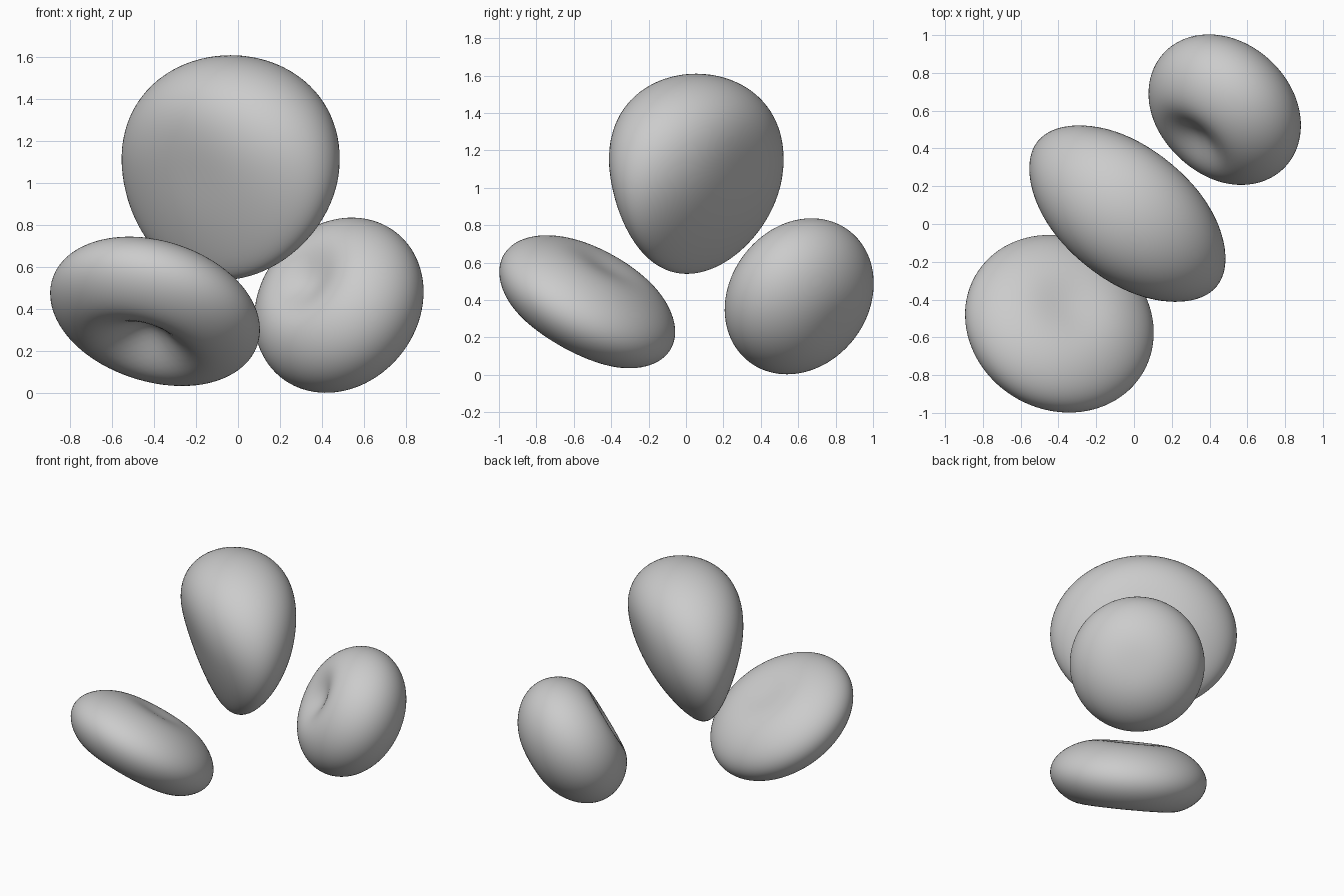
import bpy, bmesh, math
from mathutils import Vector, Matrix

if "Cube" in bpy.data.objects:
    bpy.data.objects.remove(bpy.data.objects["Cube"])


def blob(name, centre, axes, shape):
    """Reshape a unit sphere with shape(co), then place it along three axes."""
    bm = bmesh.new()
    bmesh.ops.create_icosphere(bm, subdivisions=5, radius=1.0)
    basis = Matrix([Vector(a).normalized() for a in axes]).transposed()
    for v in bm.verts:
        v.co = Vector(centre) + basis @ shape(v.co.copy())
    for f in bm.faces:
        f.smooth = True
    bmesh.ops.recalc_face_normals(bm, faces=bm.faces)
    mesh = bpy.data.meshes.new(name)
    bm.to_mesh(mesh)
    bm.free()
    ob = bpy.data.objects.new(name, mesh)
    bpy.context.collection.objects.link(ob)
    return ob


def disc_axes(normal):
    """Right-handed axes whose third member is the disc normal."""
    n = Vector(normal).normalized()
    a = n.orthogonal().normalized()
    return a, n.cross(a), n


def disc_shape(radius, half, top_dip, low_dip, w):
    """Thick round disc, dipped in the middle of each face."""
    def shape(co):
        r2 = co.x ** 2 + co.y ** 2
        dip = top_dip if co.z > 0 else low_dip
        k = half * (1 - dip * math.exp(-r2 / w ** 2))
        return Vector((co.x * radius, co.y * radius, co.z * k))
    return shape


def wedge_shape(co):
    """Upright disc, thick at the top and narrowing to a rim at the bottom."""
    t = 0.39 * (0.85 + 0.4 * co.z)
    t *= 1 - 0.06 * math.exp(-(co.x ** 2 + co.z ** 2) / 0.2)
    lean = -0.065 * co.z ** 2 if co.z < 0 else 0.0
    return Vector((co.x * 0.61, co.y * t + lean, co.z * 0.535))


# Large upper wedge-shaped pebble
blob("upper_pebble", (-0.035, 0.055, 1.075),
     ((0.777, -0.629, 0), (0.629, 0.777, 0), (0, 0, 1)), wedge_shape)

# Front left flat pebble, deep hollow on its lower front face
blob("front_pebble", (-0.395, -0.528, 0.39),
     disc_axes((0.267, 0.468, 0.842)),
     disc_shape(0.513, 0.268, 0.18, 0.7, 0.4))

# Back right rounded pebble, shallow hollow facing the middle
blob("back_pebble", (0.48, 0.605, 0.42),
     disc_axes((0.60, 0.637, -0.484)),
     disc_shape(0.441, 0.327, 0.04, 0.35, 0.42))
